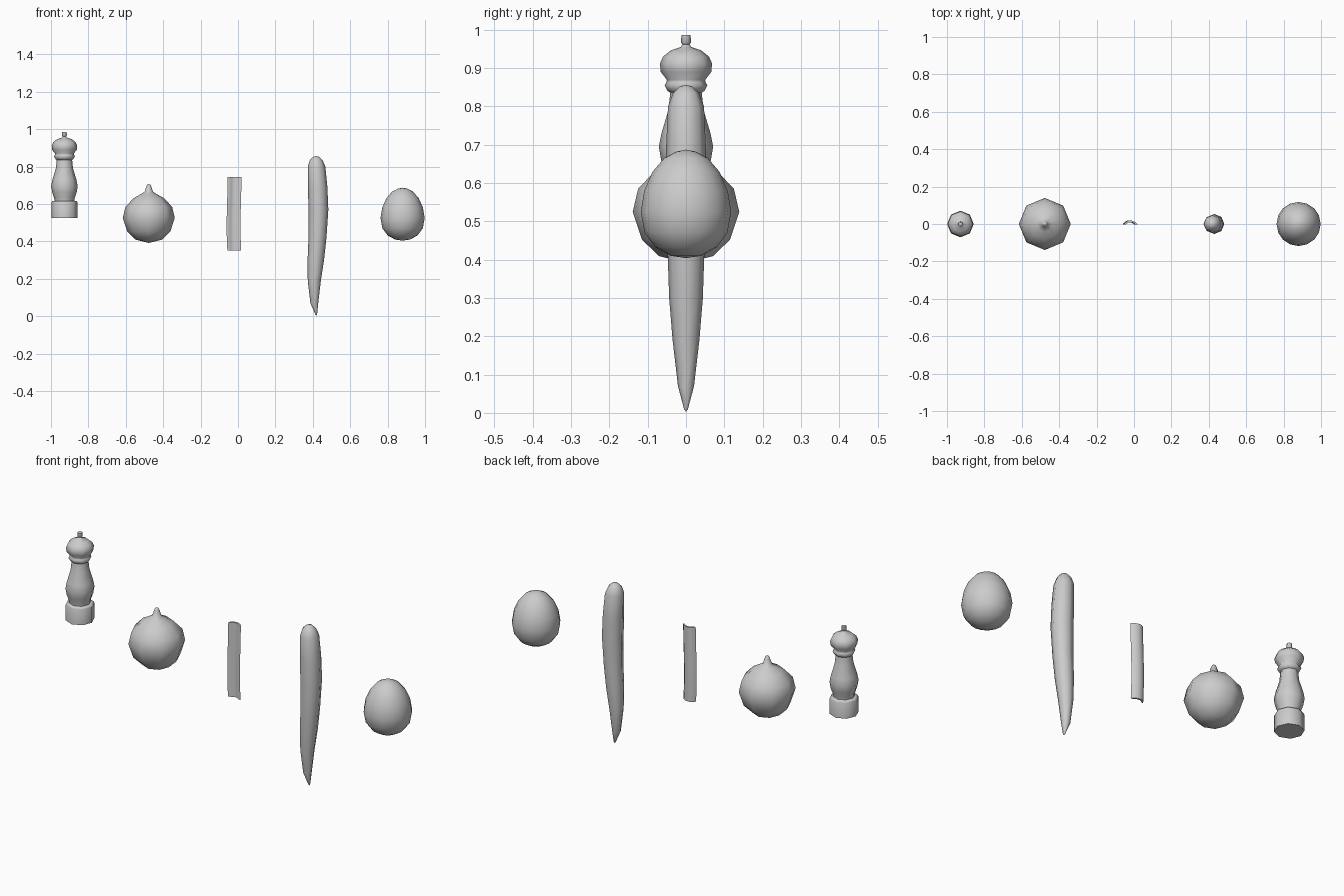
import bpy, bmesh, math


def finish(name, bm, angle=60):
    bmesh.ops.recalc_face_normals(bm, faces=bm.faces)
    mesh = bpy.data.meshes.new(name)
    bm.to_mesh(mesh)
    bm.free()
    ob = bpy.data.objects.new(name, mesh)
    bpy.context.collection.objects.link(ob)
    bpy.ops.object.select_all(action='DESELECT')
    ob.select_set(True)
    bpy.context.view_layer.objects.active = ob
    bpy.ops.object.shade_smooth_by_angle(angle=math.radians(angle))
    return ob


def stacked_rings(name, rings, sides):
    """Skin circles given as (centre x, z, radius); radius 0 makes a pole."""
    bm = bmesh.new()
    loops = []
    for cx, z, r in rings:
        n = sides if r else 1
        loops.append([bm.verts.new((cx + r * math.cos(math.tau * i / n),
                                    r * math.sin(math.tau * i / n), z))
                      for i in range(n)])
    for a, b in zip(loops, loops[1:]):
        for i in range(sides):
            j = (i + 1) % sides
            quad = [a[i % len(a)], a[j % len(a)], b[j % len(b)], b[i % len(b)]]
            bm.faces.new(list(dict.fromkeys(quad)))
    return finish(name, bm)


def lathe(name, x, profile, sides):
    return stacked_rings(name, [(x, z, r) for z, r in profile], sides)


# Pepper mill: square-edged foot, waisted body, collar, head and knob
lathe("pepper_mill", -0.928, [
    (0.525, 0), (0.525, 0.07), (0.608, 0.07), (0.615, 0.066), (0.617, 0.053),
    (0.632, 0.055), (0.66, 0.065), (0.695, 0.071), (0.73, 0.064),
    (0.79, 0.046), (0.836, 0.041), (0.84, 0.048), (0.855, 0.056),
    (0.863, 0.051), (0.869, 0.05), (0.89, 0.066), (0.912, 0.068),
    (0.93, 0.06), (0.946, 0.04), (0.955, 0.014), (0.962, 0.009),
    (0.966, 0.013), (0.986, 0.012), (0.986, 0)], 8)

# Onion bulb with a drawn-out neck
lathe("onion", -0.477, [
    (0.392, 0), (0.409, 0.07), (0.452, 0.115), (0.525, 0.139),
    (0.585, 0.125), (0.632, 0.08), (0.653, 0.042), (0.666, 0.022),
    (0.695, 0.013), (0.704, 0.009), (0.706, 0)], 8)

# Curved bark strip, open towards the front, slightly bowed
bm = bmesh.new()
outer = [(-0.037, -0.003), (-0.027, 0.01), (-0.012, 0.018),
         (0.006, 0.018), (0.025, 0.01), (0.037, -0.003)]
inner = [(0.027, -0.003), (0.014, 0.006), (0.003, 0.009),
         (-0.006, 0.009), (-0.016, 0.005), (-0.028, -0.003)]
section = outer + inner
loops = []
for z, shift in ((0.35, 0), (0.45, -0.004), (0.55, -0.003), (0.65, 0), (0.745, 0.002)):
    loops.append([bm.verts.new((-0.02 + x + shift, y, z)) for x, y in section])
n = len(section)
for a, b in zip(loops, loops[1:]):
    for i in range(n):
        bm.faces.new((a[i], a[(i + 1) % n], b[(i + 1) % n], b[i]))
bm.faces.new(loops[0])
bm.faces.new(loops[-1])
finish("bark_strip", bm, 50)

# Long root tapering to a bent tip
stacked_rings("long_root", [
    (0.419, 0.003, 0), (0.418, 0.01, 0.005), (0.408, 0.07, 0.021),
    (0.408, 0.19, 0.035), (0.416, 0.30, 0.044), (0.425, 0.42, 0.048),
    (0.43, 0.57, 0.053), (0.426, 0.69, 0.052), (0.42, 0.80, 0.047),
    (0.418, 0.835, 0.034), (0.418, 0.852, 0.016), (0.418, 0.856, 0)], 8)

# Egg
lathe("egg", 0.88, [
    (0.404, 0), (0.41, 0.04), (0.432, 0.08), (0.47, 0.108), (0.525, 0.118),
    (0.58, 0.109), (0.63, 0.087), (0.666, 0.056), (0.682, 0.025),
    (0.687, 0)], 16)
